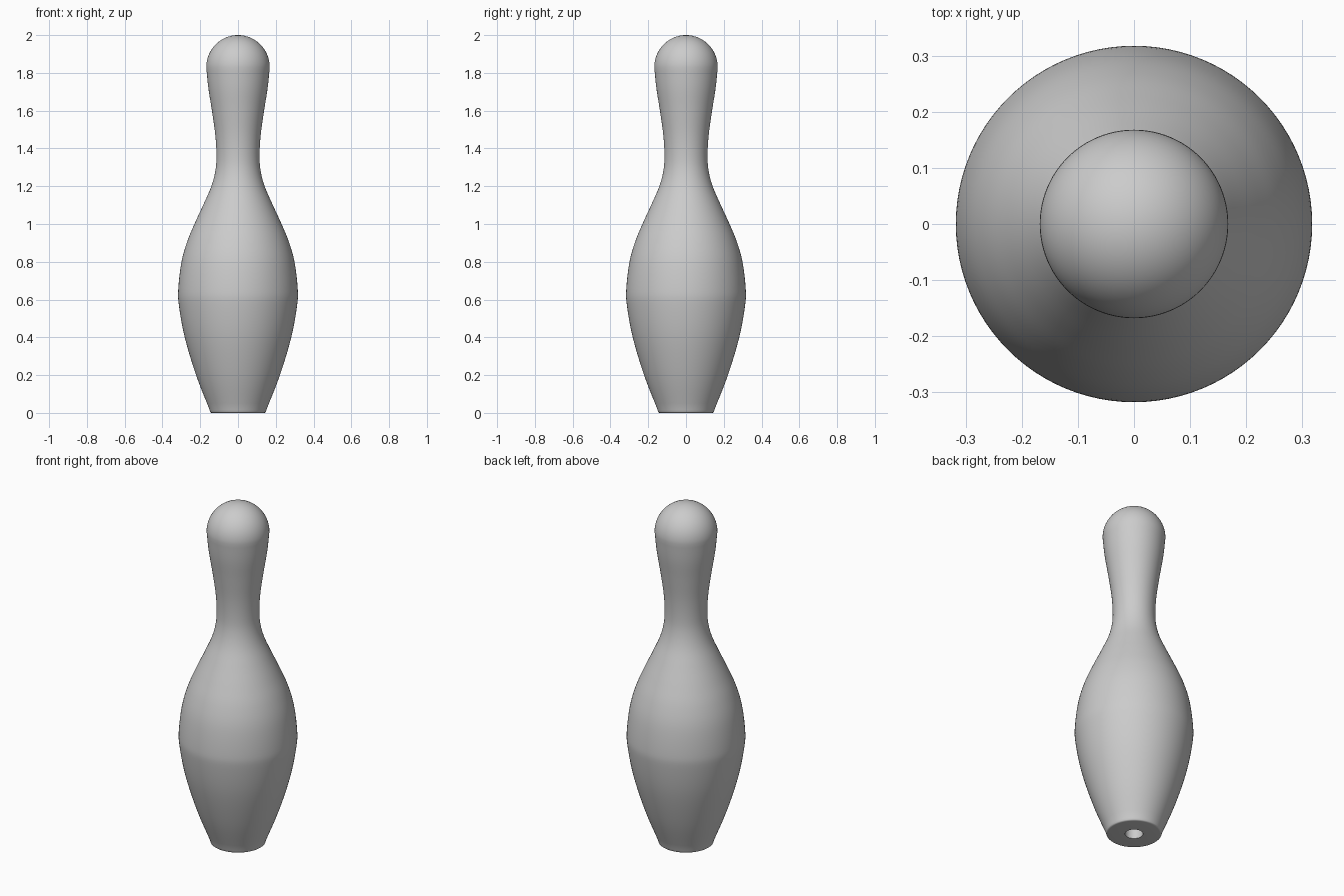
import bpy, bmesh, math
from mathutils import Vector

cube = bpy.data.objects.get("Cube")
if cube:
    bpy.data.objects.remove(cube)

SEGMENTS = 96

grey = bpy.data.materials.new("plain grey")
grey.use_nodes = True
colour = (0.6, 0.6, 0.6, 1)
grey.diffuse_color = colour
grey.node_tree.nodes["Principled BSDF"].inputs["Base Color"].default_value = colour


def smooth_path(points, steps=5):
    """Catmull-Rom curve through (radius, height) points."""
    pts = [Vector(p) for p in points]
    pts = [2 * pts[0] - pts[1]] + pts + [2 * pts[-1] - pts[-2]]
    path = []
    for a, b, c, d in zip(pts, pts[1:], pts[2:], pts[3:]):
        for i in range(steps):
            t = i / steps
            path.append(0.5 * (2 * b + (c - a) * t + (2 * a - 5 * b + 4 * c - d) * t**2
                               + (3 * b - a - 3 * c + d) * t**3))
    return path + [pts[-2]]


# Hole bored in the underside, then the flat foot and its rounded rim
hole = [Vector(p) for p in ((0, 0.12), (0.048, 0.12), (0.048, 0))]
rim = [Vector((0.138 + 0.012 * math.sin(a), 0.012 - 0.012 * math.cos(a)))
       for a in (math.radians(14 * i) for i in range(5))]

# Belly, neck and swelling head
body = smooth_path([(0.15, 0.015), (0.222, 0.2), (0.282, 0.4), (0.313, 0.57),
                    (0.316, 0.66), (0.299, 0.8), (0.268, 0.91), (0.226, 1.01),
                    (0.18, 1.11), (0.141, 1.2), (0.12, 1.28), (0.114, 1.36),
                    (0.12, 1.47), (0.138, 1.6), (0.157, 1.72), (0.168, 1.83)])

# Domed top
dome = [Vector((0.168 * math.cos(a), 1.83 + 0.17 * math.sin(a)))
        for a in (math.pi / 2 * i / 16 for i in range(1, 17))]
dome[-1].x = 0

# Spin the profile around the vertical axis
bm = bmesh.new()
verts = [bm.verts.new((p.x, 0, p.y)) for p in hole + rim + body + dome]
edges = [bm.edges.new(pair) for pair in zip(verts, verts[1:])]
bmesh.ops.spin(bm, geom=verts + edges, cent=(0, 0, 0), axis=(0, 0, 1),
               angle=math.tau, steps=SEGMENTS, use_merge=False)
bmesh.ops.remove_doubles(bm, verts=bm.verts, dist=0.0005)
bmesh.ops.recalc_face_normals(bm, faces=bm.faces)
mesh = bpy.data.meshes.new("pin_body")
bm.to_mesh(mesh)
bm.free()
mesh.materials.append(grey)

pin = bpy.data.objects.new("pin_body", mesh)
bpy.context.collection.objects.link(pin)
bpy.context.view_layer.objects.active = pin
pin.select_set(True)
bpy.ops.object.shade_smooth_by_angle(angle=math.radians(35))
